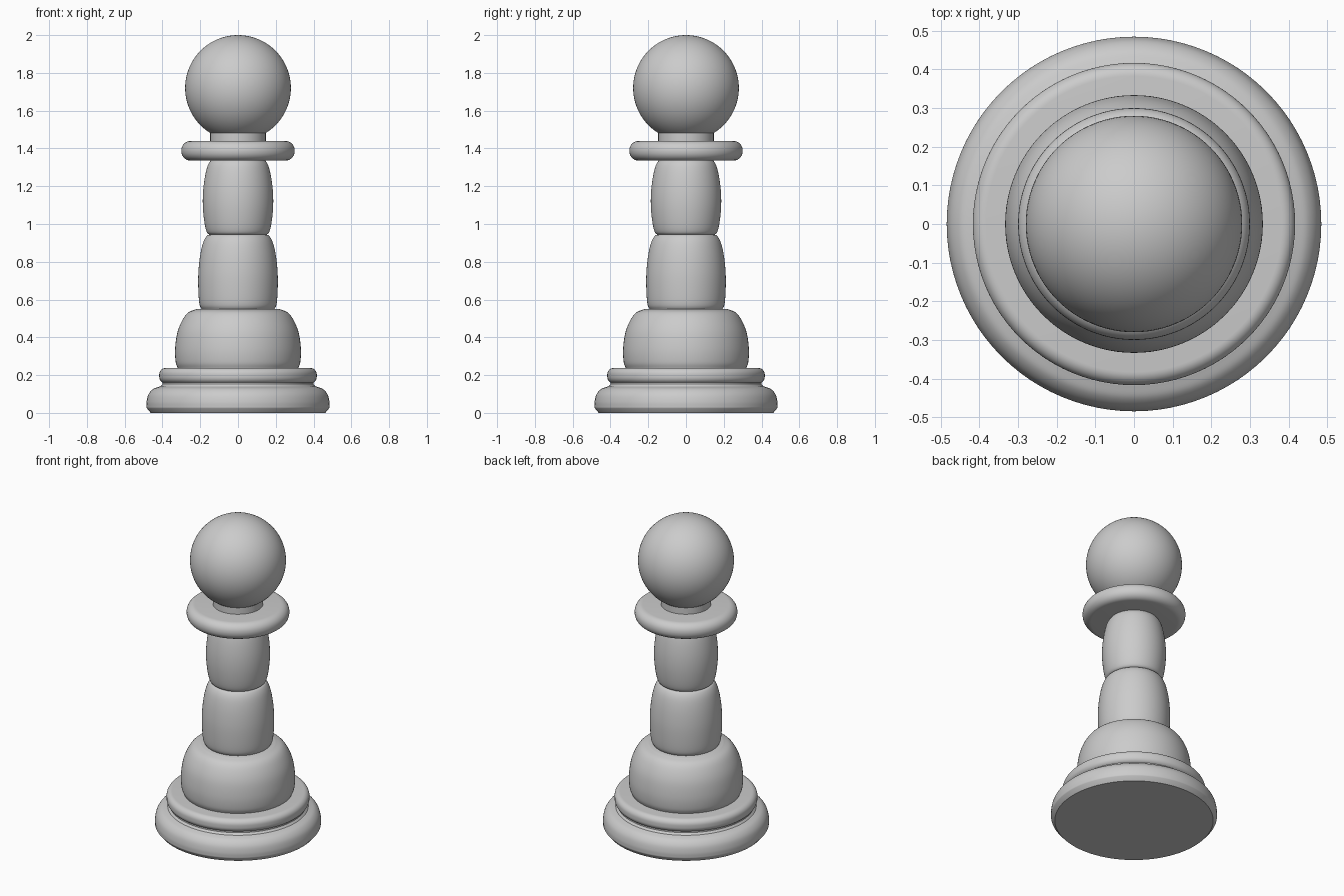
import bpy, bmesh, math
from mathutils import Vector

cube = bpy.data.objects.get("Cube")
if cube:
    bpy.data.objects.remove(cube, do_unlink=True)

SIDES = 96

grey = bpy.data.materials.new("plain_grey")
grey.use_nodes = True
colour = (0.6, 0.6, 0.6, 1)
grey.diffuse_color = colour
grey.node_tree.nodes["Principled BSDF"].inputs["Base Color"].default_value = colour


def curve(points, steps=6):
    """Smooth curve through (radius, height) points."""
    pts = [Vector(p) for p in points]
    pts = [2 * pts[0] - pts[1]] + pts + [2 * pts[-1] - pts[-2]]
    out = []
    for a, b, c, d in zip(pts, pts[1:], pts[2:], pts[3:]):
        for i in range(steps):
            t = i / steps
            out.append(0.5 * (2 * b + (c - a) * t + (2 * a - 5 * b + 4 * c - d) * t**2
                              + (3 * b - a - 3 * c + d) * t**3))
    return out + [pts[-2]]


def rounded(radius, low, high, r):
    """Disc rim with rounded lower and upper edges."""
    out = []
    for centre, start in ((low + r, -90), (high - r, 0)):
        for i in range(9):
            a = math.radians(start + i * 90 / 8)
            out.append((radius - r + r * math.cos(a), centre + r * math.sin(a)))
    return out


def turned(name, profile):
    """Revolve a profile into a closed solid."""
    bm = bmesh.new()
    rings = []
    for radius, z in profile:
        rings.append([bm.verts.new((radius * math.cos(math.tau * i / SIDES),
                                    radius * math.sin(math.tau * i / SIDES), z))
                      for i in range(SIDES)])
    for lo, hi in zip(rings, rings[1:]):
        for i in range(SIDES):
            j = (i + 1) % SIDES
            bm.faces.new((lo[i], lo[j], hi[j], hi[i]))
    bm.faces.new(rings[0][::-1])
    bm.faces.new(rings[-1])
    mesh = bpy.data.meshes.new(name)
    bm.to_mesh(mesh)
    bm.free()
    finish(bpy.data.objects.new(name, mesh), link=True)


def finish(obj, link=False):
    if link:
        bpy.context.collection.objects.link(obj)
    obj.data.materials.append(grey)
    bpy.ops.object.select_all(action="DESELECT")
    obj.select_set(True)
    bpy.context.view_layer.objects.active = obj
    bpy.ops.object.shade_smooth_by_angle(angle=math.radians(35))


# Stepped foot
turned("base", [(0.462, 0), (0.482, 0.024)] + curve(
    [(0.484, 0.028), (0.484, 0.06), (0.474, 0.098), (0.45, 0.126), (0.415, 0.14)]))
turned("base_groove", [(0.415, 0.135), (0.4, 0.152), (0.4, 0.18)])
turned("base_ring", rounded(0.417, 0.156, 0.238, 0.034))

# Bulging body sections
turned("lower_dome", curve([(0.318, 0.235), (0.33, 0.27), (0.333, 0.34), (0.321, 0.425),
                            (0.295, 0.49), (0.262, 0.532), (0.215, 0.551)]))
turned("lower_stem", curve([(0.19, 0.545), (0.204, 0.575), (0.21, 0.65), (0.21, 0.74),
                            (0.201, 0.83), (0.185, 0.9), (0.165, 0.937), (0.145, 0.945)]))
turned("upper_stem", curve([(0.145, 0.94), (0.165, 0.957), (0.178, 1.01), (0.186, 1.09),
                            (0.185, 1.17), (0.175, 1.25), (0.16, 1.31), (0.14, 1.342)]))

# Collar, neck and head
turned("collar", rounded(0.3, 1.335, 1.44, 0.05))
turned("neck", [(0.147, 1.43), (0.147, 1.52)])
bpy.ops.mesh.primitive_uv_sphere_add(segments=SIDES, ring_count=48, radius=0.28,
                                     location=(0, 0, 1.72))
head = bpy.context.object
head.name = "head"
finish(head)
